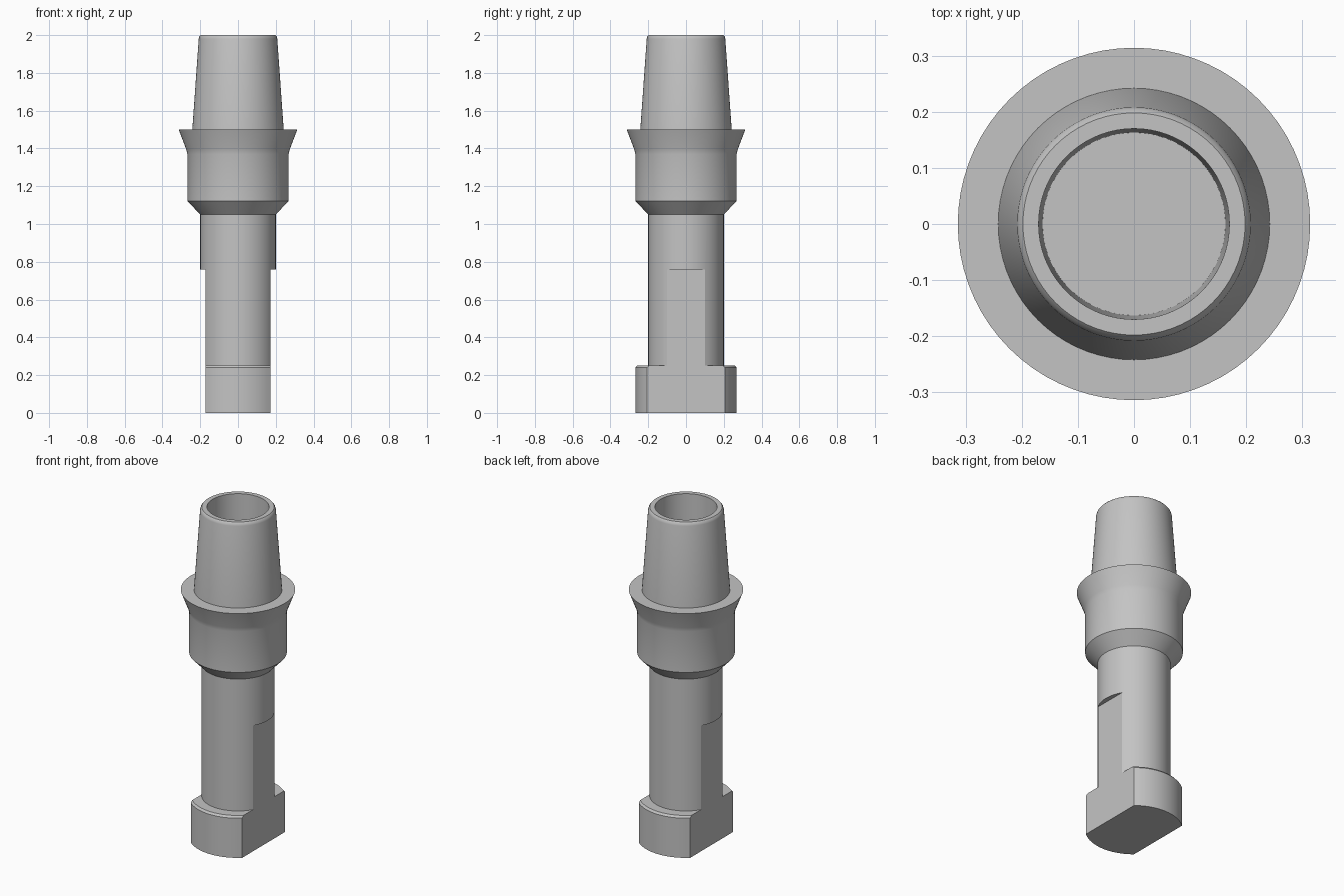
import bpy, bmesh, math

cube = bpy.data.objects.get("Cube")
if cube:
    bpy.data.objects.remove(cube, do_unlink=True)

metal = bpy.data.materials.new("satin grey metal")
metal.use_nodes = True
grey = (0.55, 0.55, 0.55, 1)
metal.diffuse_color = grey
metal.node_tree.nodes["Principled BSDF"].inputs["Base Color"].default_value = grey


def activate(obj):
    bpy.ops.object.select_all(action='DESELECT')
    obj.select_set(True)
    bpy.context.view_layer.objects.active = obj


def lathe(name, profile, steps=72):
    """Turn a closed (radius, height) profile around the z axis."""
    bm = bmesh.new()
    verts = [bm.verts.new((r, 0, z)) for r, z in profile]
    edges = [bm.edges.new(pair) for pair in zip(verts, verts[1:])]
    bmesh.ops.spin(bm, geom=verts + edges, cent=(0, 0, 0), axis=(0, 0, 1),
                   angle=math.tau, steps=steps, use_duplicate=False)
    bmesh.ops.remove_doubles(bm, verts=bm.verts, dist=0.0001)
    bmesh.ops.recalc_face_normals(bm, faces=bm.faces)
    mesh = bpy.data.meshes.new(name)
    bm.to_mesh(mesh)
    bm.free()
    mesh.materials.append(metal)
    obj = bpy.data.objects.new(name, mesh)
    bpy.context.collection.objects.link(obj)
    return obj


def smooth(obj, degrees=30):
    activate(obj)
    bpy.ops.object.shade_smooth_by_angle(angle=math.radians(degrees))


# Stem with its wide foot
stem = lathe("stem_and_foot", [(0, 0), (0.268, 0), (0.268, 0.24), (0.258, 0.252),
                               (0.2, 0.252), (0.2, 1.08), (0, 1.08)])

# Flats milled on both sides of the stem and foot
flat_x, flat_top = 0.172, 0.76
for side in (-1, 1):
    bpy.ops.mesh.primitive_cube_add(
        size=1, location=(side * (flat_x + 0.25), 0, flat_top / 2 - 0.1))
    cutter = bpy.context.object
    cutter.name = "flat_cutter"
    cutter.scale = (0.5, 1, flat_top + 0.2)
    cutter.hide_render = True
    cutter.data.materials.append(metal)
    cut = stem.modifiers.new("flat", 'BOOLEAN')
    cut.operation = 'DIFFERENCE'
    cut.solver = 'EXACT'
    cut.object = cutter
    activate(stem)
    bpy.ops.object.modifier_apply(modifier=cut.name)
    bpy.data.objects.remove(cutter, do_unlink=True)
smooth(stem)

# Collar with a chamfered underside and flared lip
collar = lathe("flared_collar", [(0, 1.05), (0.2, 1.05), (0.268, 1.122), (0.268, 1.37),
                                 (0.274, 1.395), (0.314, 1.5), (0, 1.5)])
smooth(collar)

# Tapered hollow post with a rounded rim
post = lathe("tapered_post", [(0, 1.47), (0.244, 1.47), (0.242, 1.5), (0.208, 1.98),
                              (0.205, 1.992), (0.198, 2), (0.17, 2),
                              (0.163, 1.52), (0, 1.52)])
smooth(post, 40)
